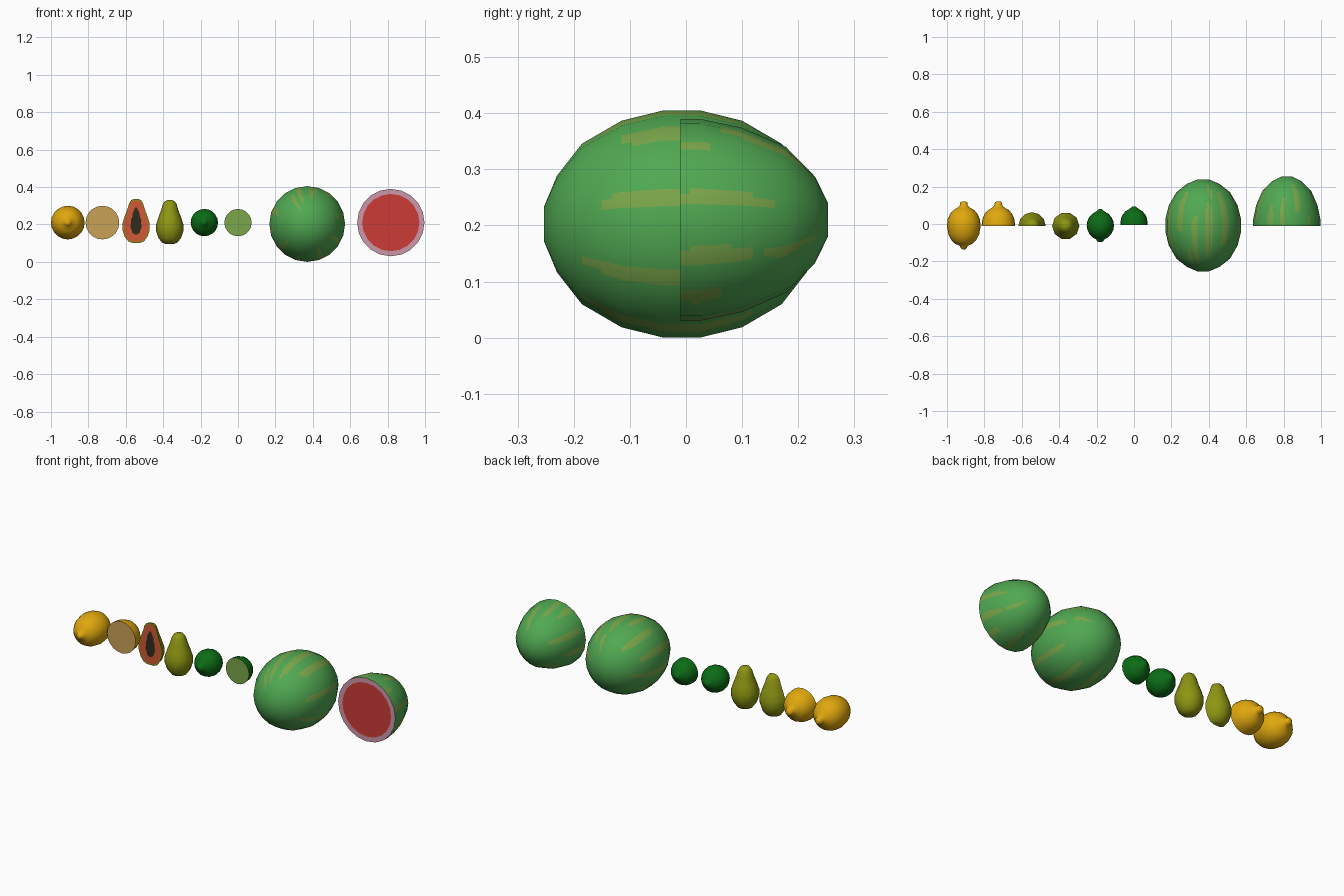
import bpy, bmesh, math
from mathutils import Vector

if "Cube" in bpy.data.objects:
    bpy.data.objects.remove(bpy.data.objects["Cube"])


def material(name, rgb):
    m = bpy.data.materials.new(name)
    lin = [((c / 255 + 0.055) / 1.055) ** 2.4 if c > 10 else c / 255 / 12.92 for c in rgb]
    m.diffuse_color = (*lin, 1)
    m.use_nodes = True
    m.node_tree.nodes["Principled BSDF"].inputs["Base Color"].default_value = m.diffuse_color
    return m


LEMON = material("lemon_yellow", (224, 168, 14))
LEMON_CUT = material("lemon_flesh", (200, 162, 86))
PAPAYA = material("papaya_skin", (142, 150, 18))
PAPAYA_CUT = material("papaya_flesh", (208, 88, 52))
SEED = material("seed_dark", (48, 44, 28))
LIME = material("lime_green", (12, 108, 22))
PALE = material("pale_green", (122, 166, 74))      # lime flesh and melon stripes
MELON = material("melon_green", (80, 168, 82))
PINK = material("rind_pink", (205, 152, 170))
RED = material("melon_red", (204, 60, 54))


def finish(name, bm, loc, mats, angle=60):
    me = bpy.data.meshes.new(name)
    bm.to_mesh(me)
    bm.free()
    ob = bpy.data.objects.new(name, me)
    bpy.context.collection.objects.link(ob)
    ob.location = loc
    for m in mats:
        me.materials.append(m)
    bpy.ops.object.select_all(action='DESELECT')
    ob.select_set(True)
    bpy.context.view_layer.objects.active = ob
    bpy.ops.object.shade_smooth_by_angle(angle=math.radians(angle))
    return ob


def lathe(name, rings, loc, mats, sides=20, axis='Y', half_turn=False, open_start=False,
          cols=1, rows=1, rule=None, normal=None):
    """Turn (position, radius) rings about an axis; cols/rows split the facets flatly."""
    bm = bmesh.new()
    turn = math.pi if half_turn else math.tau
    fine = []
    for (p, r), (q, s) in zip(rings, rings[1:]):
        fine += [(p + (q - p) * k / rows, r + (s - r) * k / rows) for k in range(rows)]
    fine.append(rings[-1])
    count = sides * cols + (1 if half_turn else 0)

    def point(j, t, r):
        f, k = divmod(j, cols)
        a, b = turn * f / sides, turn * (f + 1) / sides
        w = k / cols
        u = r * (math.cos(a) * (1 - w) + math.cos(b) * w)
        v = r * (math.sin(a) * (1 - w) + math.sin(b) * w)
        return (u, t, v) if axis == 'Y' else (u, v, t)

    grid = [[bm.verts.new(point(j, t, r)) for j in range(count)] for t, r in fine]
    for low, high in zip(grid, grid[1:]):
        for j in range(count - 1 if half_turn else count):
            n = (j + 1) % count
            bm.faces.new((low[j], low[n], high[n], high[j]))
    if not open_start:
        bm.faces.new(grid[0])
    bm.faces.new(grid[-1])
    bmesh.ops.recalc_face_normals(bm, faces=bm.faces)
    if rule:
        for f in bm.faces:
            f.material_index = rule(f.calc_center_median())
    ob = finish(name, bm, loc, mats)
    if normal:
        ob.data.normals_split_custom_set_from_vertices([normal(v.co) for v in ob.data.vertices])
    return ob


def cut_face(name, loops, loc, mats):
    """Flat front-facing cut made of nested outlines, each zone with its own colour."""
    bm = bmesh.new()
    vs = [[bm.verts.new((x, 0, z)) for x, z in lp] for lp in loops]
    for i, (a, b) in enumerate(zip(vs, vs[1:])):
        for j in range(len(a)):
            n = (j + 1) % len(a)
            bm.faces.new((a[j], a[n], b[n], b[j])).material_index = i
    bm.faces.new(vs[-1]).material_index = len(loops) - 1
    for f in bm.faces:
        f.normal_update()
        if f.normal.y > 0:
            f.normal_flip()
    return finish(name, bm, loc, mats)


def circle(r, n=20):
    return [(r * math.cos(math.tau * i / n), r * math.sin(math.tau * i / n)) for i in range(n)]


def mirrored(profile):
    return [(r, z) for z, r in profile] + [(-r, z) for z, r in reversed(profile)]


# Lemons, whole and half
lemon = [(-.135, .008), (-.129, .016), (-.116, .022), (-.107, .045), (-.086, .066), (-.056, .082),
         (-.012, .09), (.025, .086), (.055, .073), (.075, .055), (.088, .032), (.1, .021),
         (.115, .019), (.121, .01)]
lathe("lemon_whole", lemon, (-.91, 0, .21), [LEMON])
lathe("lemon_half", lemon[6:], (-.725, 0, .21), [LEMON], open_start=True)
cut_face("lemon_half_flesh", [circle(.09)], (-.725, -.012, .21), [LEMON_CUT])

# Papayas, half with seed cavity and whole
papaya = [(.095, .02), (.104, .042), (.128, .061), (.165, .073), (.2, .073), (.24, .06),
          (.28, .045), (.308, .037), (.324, .026), (.331, .01)]
lathe("papaya_whole", papaya, (-.365, -.01, 0), [PAPAYA], sides=10, axis='Z')
lathe("papaya_half", papaya, (-.545, -.01, .006), [PAPAYA], sides=6, axis='Z', half_turn=True)
flesh = [(.205 + (z - .205) * .94, r * .91) for z, r in papaya]
cavity = [(.14, .005), (.15, .02), (.166, .024), (.184, .031), (.2, .027), (.218, .028),
          (.236, .02), (.254, .019), (.272, .01), (.286, .004)]
cut_face("papaya_half_flesh", [mirrored(papaya), mirrored(flesh), mirrored(cavity)],
         (-.545, -.01, .006), [PAPAYA, PAPAYA_CUT, SEED])

# Limes, whole and half
lime = [(-.097, .01), (-.09, .017), (-.081, .024), (-.072, .041), (-.054, .058), (-.032, .069),
        (-.01, .073), (.014, .07), (.036, .06), (.054, .044), (.065, .026), (.073, .015), (.079, .008)]
lathe("lime_whole", lime, (-.18, 0, .21), [LIME])
lathe("lime_half", [(t + .005 + (.01 if t > 0 else 0), r) for t, r in lime[6:]],
      (0, 0, .21), [LIME], open_start=True)
cut_face("lime_half_flesh", [circle(.073)], (0, -.005, .21), [PALE])


# Watermelons: stripes are (angle, start, end) bands running along the fruit
def stripe_rule(bands):
    def rule(c):
        a = math.degrees(math.atan2(c.z, c.x))
        for mid, y0, y1 in bands:
            d = abs((a - mid + 180) % 360 - 180)
            if y0 < c.y < y1:
                edge = min(c.y - y0, y1 - c.y)
                if d < (5.5 if edge > .03 else 3.5):
                    return 1
        return 0
    return rule


def oval(a, b):
    return lambda c: Vector((c.x / a ** 2, c.y / b ** 2, c.z / a ** 2)).normalized()


side = [(.0325, .2025), (.1075, .184), (.178, .143), (.2225, .086), (.2455, .031)]
whole = [(-t, r) for t, r in reversed(side)] + side
bands = [(-28, -.17, .1), (13, -.15, .13), (55, -.11, .17), (81, -.18, .12), (103, -.2, .06),
         (128, -.04, .18), (118, -.225, -.13), (160, -.15, .12), (190, -.1, .18),
         (222, -.18, .1), (255, -.12, .15), (293, -.17, .12), (75, .15, .22), (20, .16, .225)]
lathe("watermelon_whole", whole, (.37, -.0075, .2025), [MELON, PALE], cols=6, rows=4,
      rule=stripe_rule(bands), normal=oval(.2025, .2455))

half = [(-.01, .18), (.025, .18), (.1, .164), (.178, .13), (.23, .077), (.253, .03)]
bands = [(13, -.02, .15), (-22, -.02, .11), (48, -.02, .04), (-50, -.02, .06), (70, .07, .22),
         (97, -.02, .14), (120, -.02, .1), (158, .03, .2), (195, -.02, .14), (235, .04, .2),
         (275, -.02, .13), (335, .13, .23)]
lathe("watermelon_half", half, (.817, 0, .21), [MELON, PALE], open_start=True, cols=6, rows=4,
      rule=stripe_rule(bands), normal=oval(.182, .257))
cut_face("watermelon_half_flesh", [circle(.18), circle(.153)], (.817, -.01, .21), [PINK, RED])
